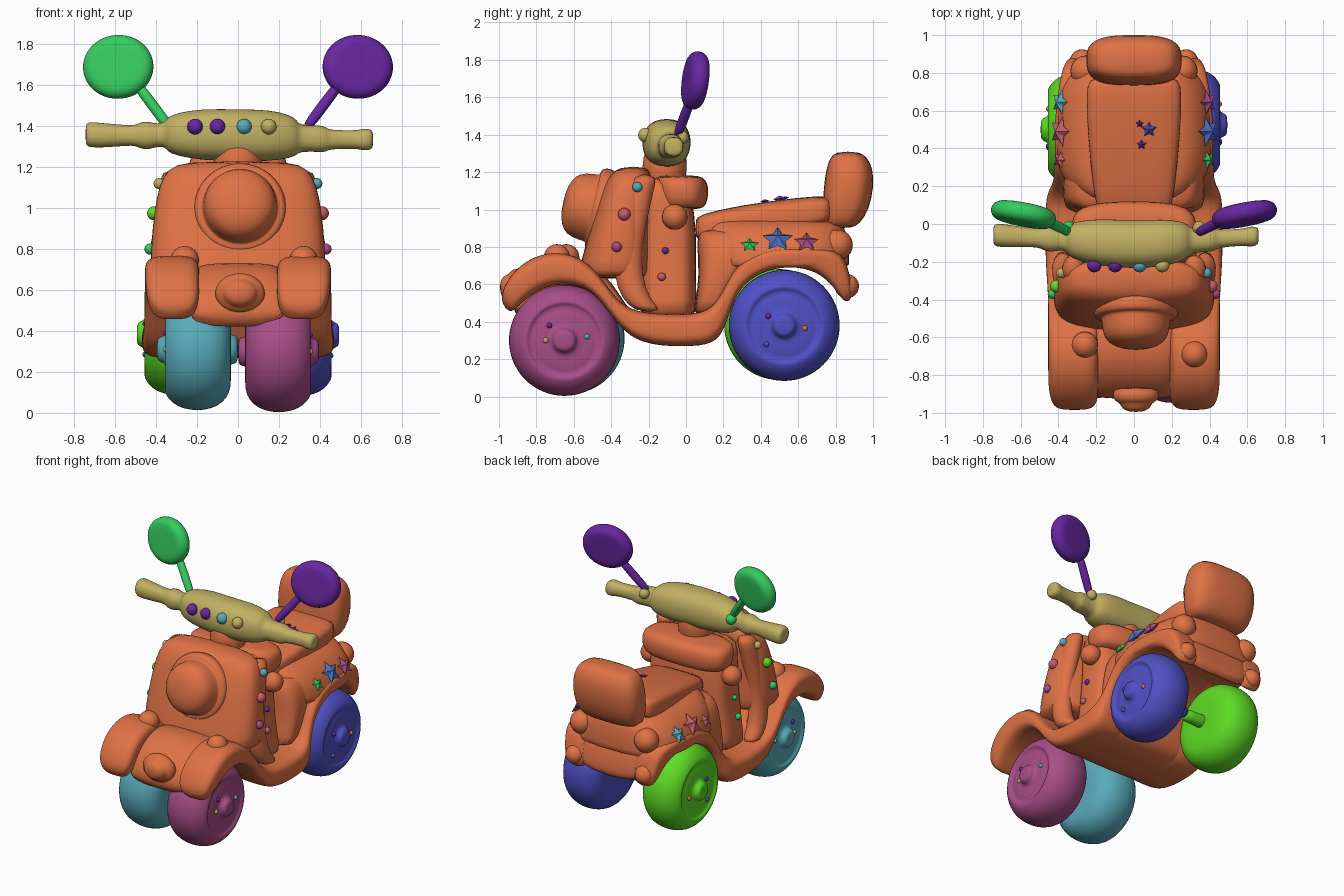
import bpy, bmesh
from math import sin, cos, pi, copysign
from mathutils import Vector

cube = bpy.data.objects.get("Cube")
if cube:
    bpy.data.objects.remove(cube)

X, Y, Z = Vector((1, 0, 0)), Vector((0, 1, 0)), Vector((0, 0, 1))
PALETTE = {
    "orange": (.74, .168, .06), "khaki": (.54, .435, .125), "purple": (.14, .02, .36),
    "green": (.035, .6, .115), "lime": (.11, .72, .018), "teal": (.1, .41, .5),
    "pink": (.39, .075, .25), "blue": (.08, .08, .56), "rose": (.58, .11, .14),
    "light blue": (.075, .17, .58),
}
MATERIALS = {}
for label, rgb in PALETTE.items():
    material = bpy.data.materials.new(label)
    material.use_nodes = True
    material.diffuse_color = (*rgb, 1)
    shader = next(n for n in material.node_tree.nodes if n.type == 'BSDF_PRINCIPLED')
    shader.inputs["Base Color"].default_value = (*rgb, 1)
    MATERIALS[label] = material


def finish(name, color, bm, smooth=True, levels=0):
    bmesh.ops.recalc_face_normals(bm, faces=bm.faces)
    for face in bm.faces:
        face.smooth = smooth
    mesh = bpy.data.meshes.new(name)
    bm.to_mesh(mesh)
    bm.free()
    mesh.materials.append(MATERIALS[color])
    obj = bpy.data.objects.new(name, mesh)
    bpy.context.collection.objects.link(obj)
    if levels:
        subsurf = obj.modifiers.new("soften", 'SUBSURF')
        subsurf.levels = subsurf.render_levels = levels
    return obj


def loft(name, color, rings, power=2, sides=24, levels=1):
    """Skin over superellipse rings, each given as centre, half axis, half axis."""
    bm = bmesh.new()
    bend = lambda t: copysign(abs(t) ** (2 / power), t) if abs(t) > 1e-6 else 0
    angles = [2 * pi * (i + .5) / sides for i in range(sides)]
    loops = [[bm.verts.new(c + u * bend(cos(a)) + v * bend(sin(a))) for a in angles]
             for c, u, v in rings]
    for low, high in zip(loops, loops[1:]):
        for i in range(sides):
            j = (i + 1) % sides
            bm.faces.new((low[i], low[j], high[j], high[i]))
    bm.faces.new(loops[0])
    bm.faces.new(loops[-1])
    return finish(name, color, bm, levels=levels)


def stack(name, sections, power=4):
    """Upright rounded block from sections of height, y centre, half x, half y."""
    loft(name, "orange", [(Vector((0, y, z)), X * a, Y * b) for z, y, a, b in sections], power)


def lathe(name, color, centre, axis, profile, squash=1):
    """Round part from pairs of distance along the axis and radius."""
    axis = Vector(axis).normalized()
    u = (Z - axis * axis.z).normalized() if abs(axis.z) < .9 else X
    v = axis.cross(u)
    loft(name, color, [(Vector(centre) + axis * d, u * r * squash, v * r) for d, r in profile], sides=32)


def rod(name, color, start, end, radius):
    start, end = Vector(start), Vector(end)
    length = (end - start).length
    lathe(name, color, start, end - start,
          [(0, radius * .7), (length * .06, radius), (length * .94, radius), (length, radius * .7)])


def ball(name, color, centre, radius, scale=(1, 1, 1)):
    bm = bmesh.new()
    bmesh.ops.create_uvsphere(bm, u_segments=20, v_segments=12, radius=radius)
    obj = finish(name, color, bm)
    obj.location, obj.scale = centre, scale


def star(name, color, centre, normal, radius):
    bm = bmesh.new()
    rim = []
    for i in range(10):
        r, a = radius * (.52 if i % 2 else 1), pi * i / 5 + pi / 2
        rim.append(bm.verts.new((r * cos(a), r * sin(a), 0)))
    for height in (radius * .4, -radius * .4):
        tip = bm.verts.new((0, 0, height))
        for i in range(10):
            bm.faces.new((rim[i], rim[(i + 1) % 10], tip))
    obj = finish(name, color, bm, smooth=False)
    obj.location = centre
    obj.rotation_euler = Vector(normal).to_track_quat('Z', 'Y').to_euler()


# Fenders and floor: a ribbon of outer (y, z), inner (y, z) and outer edge x
RIBBON = [
    (-.99, .5, -.94, .44, .4), (-.98, .59, -.89, .49, .44), (-.89, .71, -.82, .55, .455),
    (-.75, .775, -.72, .6, .455), (-.6, .765, -.6, .6, .455), (-.48, .68, -.5, .56, .455),
    (-.39, .54, -.41, .45, .455), (-.3, .46, -.33, .34, .46), (-.15, .44, -.2, .27, .47),
    (.05, .44, .05, .265, .47), (.14, .47, .17, .29, .465), (.2, .57, .22, .4, .43),
    (.27, .71, .27, .57, .42), (.42, .8, .4, .67, .42), (.6, .8, .56, .7, .42),
    (.83, .79, .7, .67, .39), (.87, .68, .79, .59, .37), (.9, .53, .85, .49, .34)]


def ribbon(name, side):
    rings = []
    for oy, oz, iy, iz, edge in RIBBON:
        inner = (.23 if oy < -.985 else .19) if side else -edge + .1
        outer = edge if side else edge - .1
        shift = Vector()
        if not side and oy < -.35:
            inner, outer, shift = -.23, .23, Vector((0, .06, -.035))
        top, bottom = Vector((0, oy, oz)), Vector((0, iy, iz))
        centre = (top + bottom) / 2 + X * (side or 1) * (inner + outer) / 2 + shift
        rings.append((centre, X * (outer - inner) / 2, (top - bottom) / 2))
    loft(name, "orange", rings, power=3.4, levels=2)


ribbon("left_fenders_and_floor", 1)
ribbon("right_fenders_and_floor", -1)
ribbon("middle_fender_and_floor", 0)
lathe("front_bumper_knob", "orange", (.01, -.86, .585), (0, -1, 0),
      [(0, .12), (.05, .125), (.08, .11), (.085, .085), (.12, .075), (.135, .03)], .8)

# Front shield, inner panel, glove box and steering column
stack("front_shield", [(.63, -.38, .41, .18), (.66, -.38, .43, .2), (.8, -.365, .43, .175),
                       (1, -.335, .41, .15), (1.12, -.315, .385, .13), (1.19, -.295, .345, .11),
                       (1.23, -.28, .27, .07)], power=3)
stack("inner_panel", [(.4, -.1, .36, .15), (.5, -.09, .34, .15), (.7, -.1, .31, .15),
                      (.85, -.09, .3, .15), (1.1, -.1, .3, .13), (1.18, -.12, .27, .12)])
stack("glove_box", [(1, -.02, .28, .1), (1.02, -.02, .32, .13), (1.1, -.02, .335, .145),
                    (1.16, -.03, .325, .14), (1.185, -.04, .28, .11)], power=3)
rod("steering_column", "orange", (0, -.12, 1.12), (0, -.11, 1.32), .12)
lathe("headlight", "orange", (.01, -.4, .985), (0, -1, .22),
      [(0, .2), (.03, .225), (.07, .228), (.1, .215), (.1, .19), (.105, .182), (.18, .178),
       (.23, .15), (.255, .09), (.262, .04)])

# Rear body, seat and backrest
stack("rear_body", [(.69, .5, .415, .37), (.695, .5, .42, .375), (.77, .495, .415, .38),
                    (.85, .485, .38, .38), (.91, .48, .32, .37), (.955, .46, .24, .34)], power=3.2)
loft("seat_riser", "orange", [(Vector((0, y, z)), X * a, Y * depth) for y, z, a, depth in
     [(.11, .42, .36, .07), (.13, .5, .37, .08), (.18, .65, .38, .11), (.23, .78, .37, .17),
      (.24, .86, .33, .18), (.25, .9, .28, .17)]], power=4)
loft("seat", "orange", [(Vector((0, y, z)), X * a, Z * b) for y, z, a, b in
     [(.05, .9, .17, .045), (.07, .9, .2, .075), (.3, .94, .23, .085), (.6, .975, .255, .09),
      (.75, .995, .25, .08), (.78, 1, .22, .05)]], power=4)
stack("backrest", [(.9, .82, .18, .06), (.92, .83, .22, .1), (1, .855, .25, .125), (1.12, .87, .258, .135),
                   (1.22, .875, .245, .125), (1.28, .87, .215, .1), (1.31, .865, .16, .06)], power=3)

# Handlebar with thick centre block
BAR = [(-.745, 1.36, .045), (-.735, 1.36, .064), (-.66, 1.355, .06), (-.54, 1.355, .05), (-.5, 1.355, .05),
       (-.47, 1.355, .068), (-.43, 1.355, .068), (-.4, 1.355, .056), (-.355, 1.36, .06), (-.345, 1.36, .085),
       (-.3, 1.36, .105), (-.18, 1.36, .127), (0, 1.355, .128), (.15, 1.355, .127), (.25, 1.35, .108),
       (.29, 1.345, .085), (.3, 1.34, .063), (.4, 1.34, .066), (.43, 1.335, .062), (.44, 1.335, .046),
       (.59, 1.335, .044), (.6, 1.335, .053), (.65, 1.335, .053), (.66, 1.335, .035)]
loft("handlebar", "khaki", [(Vector((x, -.11 + abs(x) * .07, z)), Y * r, Z * r) for x, z, r in BAR], 2.3)
for x, color in ((-.21, "purple"), (-.1, "purple"), (.03, "teal"), (.15, "khaki")):
    ball("dashboard_button", color, (x, -.218, 1.398), .038)

# Parts on both sides
for s, side, mirror_color in ((1, "left", "purple"), (-1, "right", "green")):
    lathe(side + "_mirror", mirror_color, (s * .585, .05, 1.69), (s * .19, -1, .13),
          [(-.052, .11), (-.05, .14), (-.03, .17), (0, .178), (.03, .17), (.05, .14), (.052, .11)], .9)
    rod(side + "_mirror_stem", mirror_color, (s * .34, -.045, 1.4), (s * .49, .03, 1.6), .027)
    ball(side + "_mirror_mount", "khaki" if s > 0 else "green", (s * .345, -.02, 1.385), .035)
    ball(side + "_fender_bump", "orange", (s * .29 + .03, -.665 - s * .025, .745), .07)
    ball(side + "_panel_knob", "orange", (s * .32, -.06, .96), .068)
    ball(side + "_tail_light", "orange", (s * .255, .81, .81), .082)
    ball(side + "_lower_tail_light", "orange", (s * .275, .86, .59), .065)
    path = [(-.22, 1.19), (-.25, 1.1), (-.28, .95), (-.31, .8), (-.31, .64), (-.27, .52), (-.19, .45)]
    loft(side + "_shield_rim", "orange",
         [(Vector((s * (.315 + .085 * (1.2 - z)), y, z)), X * .06, Y * .075) for y, z in path])

# Wheels: lathe profile of width factor and radius
TYRE = [(-1, .1), (-1, .19), (-.87, .24), (-.6, .28), (-.2, .299), (.2, .299), (.6, .282), (.85, .248),
        (.98, .213), (.97, .2), (.9, .19), (.88, .165), (.95, .15), (.93, .075), (1.05, .065),
        (1.2, .055), (1.22, .03)]
FRONT_STUDS = [(-.1, 0, "khaki"), (.12, .02, "teal"), (-.08, .08, "purple")]
REAR_STUDS = [(-.085, .05, "purple"), (.11, -.015, "orange"), (-.095, -.1, "blue")]
WHEELS = [("front_left_wheel", "pink", 1, .197, -.65, .3, .163, FRONT_STUDS),
          ("front_right_wheel", "teal", -1, .197, -.625, .31, .163, FRONT_STUDS),
          ("rear_left_wheel", "blue", 1, .305, .525, .38, .155, REAR_STUDS),
          ("rear_right_wheel", "lime", -1, .305, .5, .385, .155, REAR_STUDS)]
for name, color, s, x, y, z, half, studs in WHEELS:
    lathe(name, color, (s * x, y, z), (s, 0, 0), [(d * half, r) for d, r in TYRE])
    rod(name + "_axle", color, (0, y, z), (s * x, y, z), .08 if y < 0 else .045)
    for dy, dz, dot in studs:
        ball(name + "_stud", dot, (s * (x + half * .94), y + dy, z + dz), .015)

# Candy dots on the shield and inner panel
DOTS = [(.385, -.26, 1.12, .027, "teal", "khaki"), (.41, -.33, .975, .034, "rose", "lime"),
        (.43, -.37, .8, .027, "pink", "green"), (.308, -.11, .78, .018, "purple", "green"),
        (.322, -.13, .64, .022, "rose", "green")]
for x, y, z, radius, left, right in DOTS:
    ball("left_dot", left, (x, y, z), radius)
    ball("right_dot", right, (-x, y, z), radius)

# Stars on the rear body and seat
STARS = [(.34, .81, .05, "green", "rose"), (.49, .84, .083, "light blue", "rose"),
         (.645, .825, .068, "pink", "teal")]
for y, z, radius, left, right in STARS:
    star("left_star", left, (.393, y, z), (.78, 0, .62), radius)
    star("right_star", right, (-.393, y, z), (-.78, 0, .62), radius)
for x, y, radius, color in ((.08, .5, .042, "blue"), (.04, .42, .027, "purple"), (.03, .53, .022, "purple")):
    star("seat_star", color, (x, y, .975 + y * .165), (0, -.12, 1), radius)
